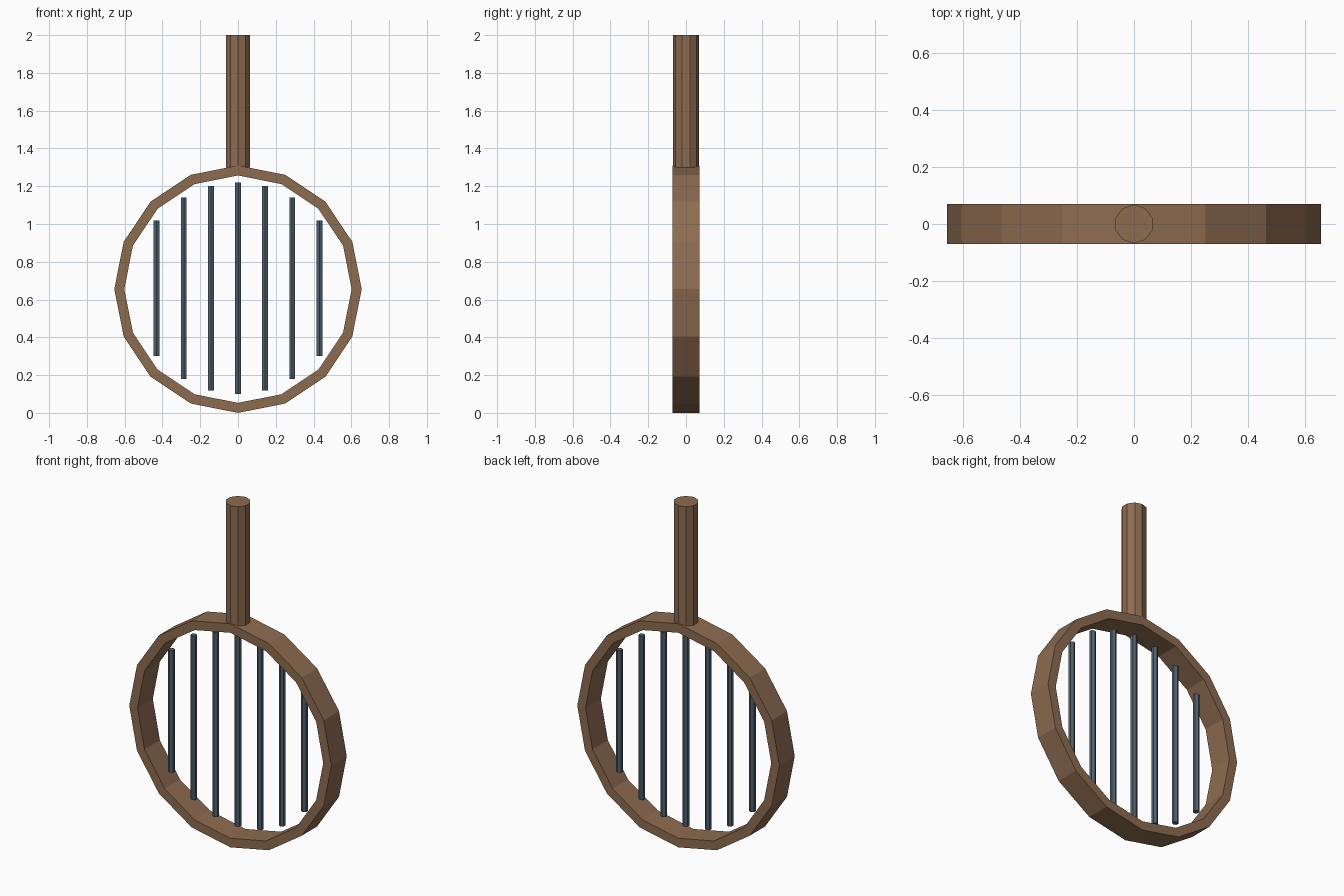
import bpy
import bmesh
from math import sin, cos, pi, sqrt

cube = bpy.data.objects.get("Cube")
if cube:
    bpy.data.objects.remove(cube, do_unlink=True)


def material(name, rgb):
    mat = bpy.data.materials.new(name)
    mat.use_nodes = True
    mat.diffuse_color = (*rgb, 1)
    mat.node_tree.nodes["Principled BSDF"].inputs["Base Color"].default_value = (*rgb, 1)
    return mat


wood = material("brown wood", (0.27, 0.15, 0.08))
steel = material("slate metal", (0.08, 0.12, 0.16))


def add_object(name, bm, mat):
    bmesh.ops.recalc_face_normals(bm, faces=bm.faces)
    mesh = bpy.data.meshes.new(name)
    bm.to_mesh(mesh)
    bm.free()
    mesh.materials.append(mat)
    obj = bpy.data.objects.new(name, mesh)
    bpy.context.collection.objects.link(obj)
    return obj


def rod(name, x, z0, z1, radius, sides, mat):
    """Upright flat-sided rod with a corner on the y axis."""
    bm = bmesh.new()
    angles = [2 * pi * i / sides for i in range(sides)]
    low, high = [[bm.verts.new((x + radius * sin(a), radius * cos(a), z))
                  for a in angles] for z in (z0, z1)]
    bm.faces.new(low)
    bm.faces.new(high)
    for i in range(sides):
        j = (i + 1) % sides
        bm.faces.new((low[i], low[j], high[j], high[i]))
    return add_object(name, bm, mat)


# Sixteen-sided hoop with a rectangular cross-section
CENTRE, OUTER, INNER, DEPTH, SIDES = 0.655, 0.655, 0.602, 0.071, 16
bm = bmesh.new()
section = [(OUTER, -DEPTH), (OUTER, DEPTH), (INNER, DEPTH), (INNER, -DEPTH)]
rings = [[bm.verts.new((r * cos(a), y, CENTRE + r * sin(a))) for r, y in section]
         for a in (2 * pi * i / SIDES for i in range(SIDES))]
for i, ring in enumerate(rings):
    following = rings[(i + 1) % SIDES]
    for k in range(4):
        m = (k + 1) % 4
        bm.faces.new((ring[k], ring[m], following[m], following[k]))
add_object("hoop", bm, wood)

# Handle standing on the hoop
rod("handle", 0, 1.3, 2.0, 0.068, 10, wood)

# Seven bars whose ends follow a circle inside the hoop
for n in range(-3, 4):
    x = n * 0.1435
    half = sqrt(0.56 ** 2 - x ** 2)
    rod(f"bar_{n + 4}", x, CENTRE + 0.005 - half, CENTRE + 0.005 + half, 0.018, 6, steel)
